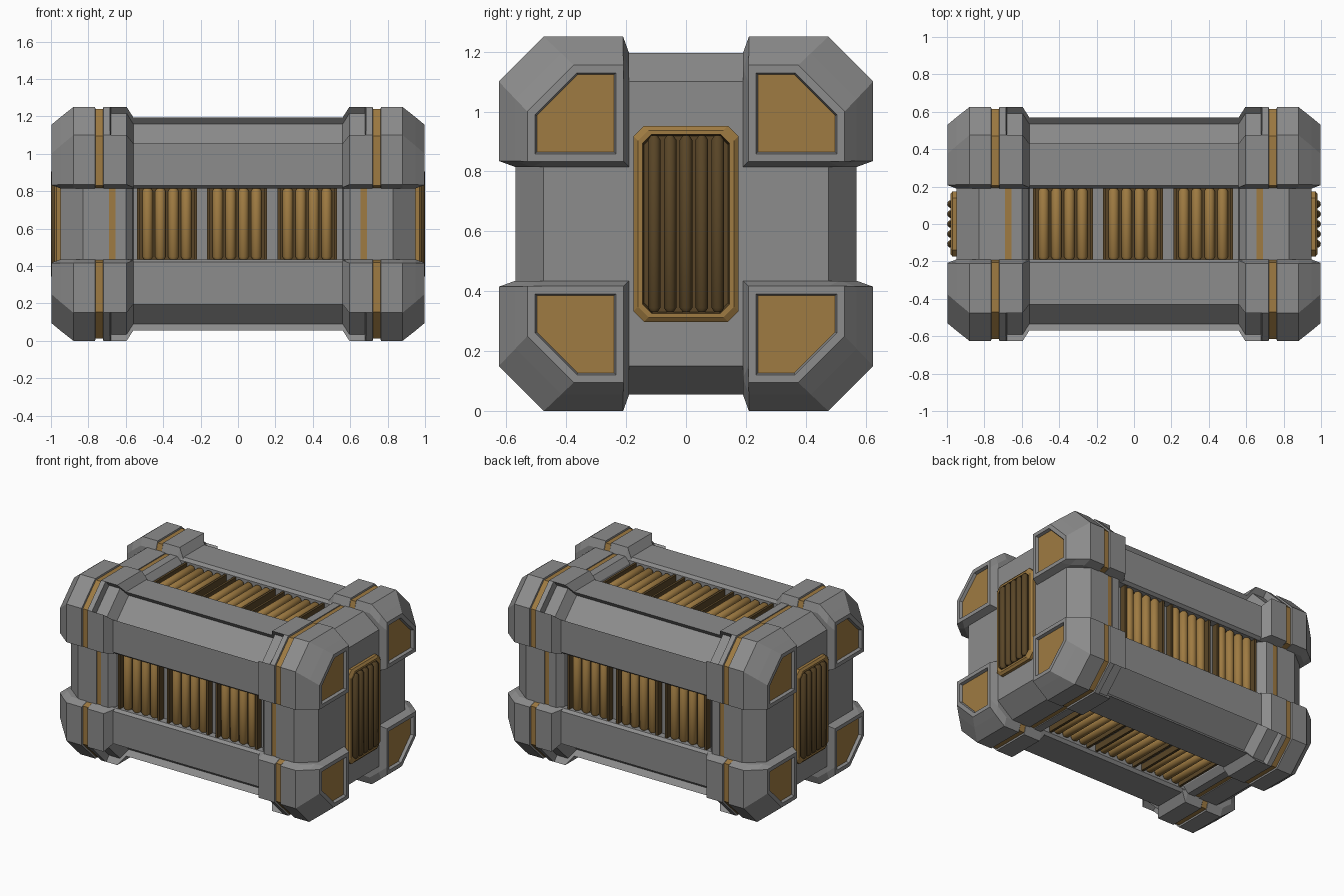
import bpy, bmesh
from math import pi, cos, sin
from mathutils import Matrix

if "Cube" in bpy.data.objects:
    bpy.data.objects.remove(bpy.data.objects["Cube"])

MID = 0.625


def material(name, rgb):
    m = bpy.data.materials.new(name)
    m.diffuse_color = (*rgb, 1)
    m.use_nodes = True
    m.node_tree.nodes["Principled BSDF"].inputs["Base Color"].default_value = m.diffuse_color
    return m


GREY = material("grey", (0.265, 0.265, 0.265))
TAN = material("tan", (0.345, 0.197, 0.054))
BROWN = material("dark_tan", (0.10, 0.06, 0.02))


def loft(sections, tan_spans=()):
    """Skin a list of equal-length 3D loops; tan_spans get material slot 1."""
    bm = bmesh.new()
    rings = [[bm.verts.new(p) for p in s] for s in sections]
    n = len(rings[0])
    for k, (a, b) in enumerate(zip(rings, rings[1:])):
        for i in range(n):
            j = (i + 1) % n
            f = bm.faces.new((a[i], a[j], b[j], b[i]))
            f.material_index = 1 if k in tan_spans else 0
    bm.faces.new(rings[0])
    bm.faces.new(rings[-1])
    bmesh.ops.recalc_face_normals(bm, faces=bm.faces)
    return bm


def place(bm, name, mats, turn=0, flip=False, smooth=False):
    """Turn a copy in quarter turns about the long axis, mirror it, lift it."""
    c = bm.copy()
    mat = Matrix.Translation((0, 0, MID)) @ Matrix.Rotation(turn * pi / 2, 4, 'X')
    if flip:
        mat = mat @ Matrix.Scale(-1, 4, (1, 0, 0))
    c.transform(mat)
    if flip:
        bmesh.ops.reverse_faces(c, faces=c.faces)
    me = bpy.data.meshes.new(name)
    c.to_mesh(me)
    c.free()
    for m in mats:
        me.materials.append(m)
    if smooth:
        me.shade_smooth()
        me.set_sharp_from_angle(angle=0.7)
    ob = bpy.data.objects.new(name, me)
    bpy.context.collection.objects.link(ob)


def section(x, pts):
    return [(x, u, v) for u, v in pts]


def octagon(a, b, c):
    """Chamfered rectangle, half sizes a and b, corner cut c."""
    q = [(a, b - c), (a - c, b)]
    return q + [(-u, v) for u, v in q[::-1]] + [(-u, -v) for u, v in q] + [(u, -v) for u, v in q[::-1]]


# Inner core: floor of the ribbed recesses
core = loft([section(x, octagon(0.50, 0.50, 0.11)) for x in (-0.62, 0.62)])
place(core, "inner_core", [GREY])

# Four long rails with a sunken chamfer
half = [(0.19, 0.42), (0.19, 0.55), (0.205, 0.57), (0.43, 0.57), (0.40, 0.535)]
rail = loft([section(x, half + [(v, u) for u, v in half[::-1]]) for x in (-0.58, 0.58)])
for t in range(4):
    place(rail, "long_rail", [GREY], t)

# End hulls between the corner blocks, with a tan band
spec = [(0.56, 0.50), (0.565, 0.53), (0.60, 0.57), (0.655, 0.57), (0.655, 0.564),
        (0.69, 0.564), (0.69, 0.57), (0.83, 0.57), (0.95, 0.475)]
hull = loft([section(x, octagon(h, h, 0.14)) for x, h in spec], (4,))


# Corner blocks: inner part of the chamfer is sunken, the outer part is full
def corner(x, h, c, i, j, groove):
    p = (c - 0.03, h - 0.035) if groove else (c + (h - c) / 4, h - (h - c) / 4)
    side = [(i, h - 0.055), (j, h), (c, h), p]
    return section(x, [(i, i)] + side + [(v, u) for u, v in side[::-1]])


block = loft([
    corner(0.56, 0.57, 0.43, 0.19, 0.195, True),
    corner(0.595, 0.625, 0.475, 0.19, 0.21, True),
    corner(0.68, 0.625, 0.475, 0.19, 0.21, True),
    corner(0.685, 0.625, 0.475, 0.19, 0.21, False),
    corner(0.72, 0.625, 0.475, 0.19, 0.21, False),
    corner(0.722, 0.614, 0.47, 0.19, 0.206, False),
    corner(0.762, 0.614, 0.47, 0.19, 0.206, False),
    corner(0.764, 0.625, 0.475, 0.19, 0.21, False),
    corner(0.88, 0.625, 0.475, 0.19, 0.21, False),
    corner(0.95, 0.57, 0.417, 0.19, 0.21, False),
    corner(0.998, 0.53, 0.375, 0.208, 0.208, False)], (5,))
# Sunken tan plate on the end of each block
end = max(block.faces, key=lambda f: f.calc_center_median().x)
bmesh.ops.inset_region(block, faces=[end], thickness=0.026, use_even_offset=True)
bmesh.ops.inset_region(block, faces=[end], thickness=0.006, depth=-0.02, use_even_offset=True)
end.material_index = 1

# Grille frame on each end, with a dark floor
outer = [(0.94, 0.175, 0.327, 0.035), (0.97, 0.175, 0.327, 0.035), (0.982, 0.160, 0.312, 0.035),
         (0.982, 0.145, 0.299, 0.03), (0.955, 0.14, 0.294, 0.03)]
frame = loft([section(x, octagon(a, b, c)) for x, a, b, c in outer], (3,))
frame.faces.ensure_lookup_table()
frame.faces[-1].material_index = 1


# Bar with tapered ends, running along z
def bar(x, y, r, length, n=12):
    loops = []
    for z, s in ((-length, 0.5), (-length + r * 0.7, 1), (length - r * 0.7, 1), (length, 0.5)):
        loops.append([(x + r * s * cos(2 * pi * k / n), y + r * s * sin(2 * pi * k / n), z) for k in range(n)])
    return loft(loops)


for flip in (False, True):
    place(hull, "end_hull", [GREY, TAN], 0, flip)
    place(frame, "end_grille_frame", [TAN, BROWN], 0, flip)
    for t in range(4):
        place(block, "corner_block", [GREY, TAN], t, flip)
    for k in range(-2, 3):
        place(bar(0.978, k * 0.053, 0.021, 0.295), "end_grille_bar", [BROWN], 0, flip, True)


def box(x0, x1, y0, y1, h):
    ring = [(x0, y0), (x1, y0), (x1, y1), (x0, y1)]
    return loft([[(x, y, z) for x, y in ring] for z in (-h, h)])


# Ribbed panels: three groups on each of the four long sides
for t in range(4):
    for cx in (-0.38, -0.005, 0.37):
        place(box(cx - 0.16, cx + 0.16, -0.508, -0.45, 0.195), "rib_tray", [BROWN], t)
        for s in (-1, 1):
            e = cx + s * 0.152
            place(box(e - 0.008, e + 0.008, -0.545, -0.48, 0.195), "rib_tray_edge", [BROWN], t)
        for k in range(4):
            place(bar(cx + (k - 1.5) * 0.069, -0.517, 0.028, 0.196), "rib", [TAN], t, False, True)
